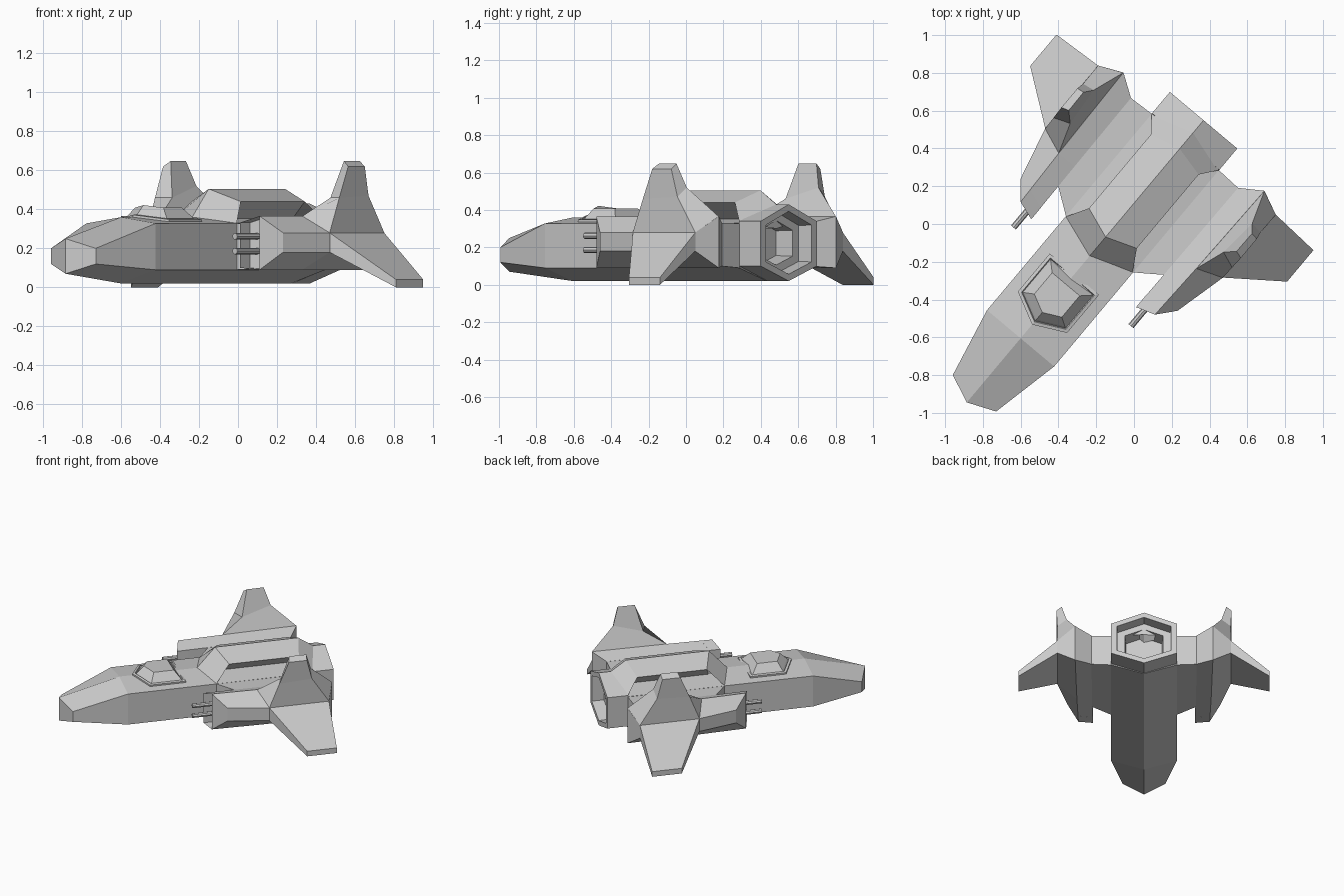
import bpy, bmesh
from math import radians
from mathutils import Vector

cube = bpy.data.objects.get("Cube")
if cube:
    bpy.data.objects.remove(cube, do_unlink=True)

grey = bpy.data.materials.new("hull grey")
grey.use_nodes = True
grey.diffuse_color = (0.6, 0.6, 0.6, 1)
grey.node_tree.nodes["Principled BSDF"].inputs["Base Color"].default_value = (0.6, 0.6, 0.6, 1)

# The ship is turned in plan; its own axes are x across, y aft, z up
HEADING = radians(-40)
ORIGIN = (-0.054, 0.046, 0)


def finish(name, bm, mirror=False):
    bmesh.ops.recalc_face_normals(bm, faces=bm.faces)
    mesh = bpy.data.meshes.new(name)
    bm.to_mesh(mesh)
    bm.free()
    mesh.materials.append(grey)
    obj = bpy.data.objects.new(name, mesh)
    obj.location = ORIGIN
    obj.rotation_euler.z = HEADING
    bpy.context.collection.objects.link(obj)
    if mirror:
        mod = obj.modifiers.new("both sides", 'MIRROR')
        mod.use_mirror_merge = False
    return obj


def loft(rings):
    """Skin closed rings of points and cap both ends."""
    bm = bmesh.new()
    rows = [[bm.verts.new(p) for p in ring] for ring in rings]
    n = len(rows[0])
    for r, s in zip(rows, rows[1:]):
        for i in range(n):
            j = (i + 1) % n
            bm.faces.new((r[i], r[j], s[j], s[i]))
    for row in (rows[0], rows[-1]):
        if n == 6:  # six-sided ends fold along the middle
            bm.faces.new(row[:4])
            bm.faces.new(row[3:] + row[:1])
        else:
            bm.faces.new(row)
    return bm


def hexagon(y_mid, y_side, w, top, upper, lower, bottom):
    return [(0, y_mid, top), (w, y_side, upper), (w, y_side, lower),
            (0, y_mid, bottom), (-w, y_side, lower), (-w, y_side, upper)]


def nozzle_ring(y, s):
    c = 0.225
    z = [c + s * d for d in (0.205, 0.115, -0.125, -0.205)]
    return hexagon(y, y, 0.233 * s, *z)


# Fuselage with stepped exhaust
finish("fuselage", loft([
    hexagon(-1.293, -1.23, 0.15, 0.25, 0.2, 0.12, 0.07),
    hexagon(-0.85, -0.85, 0.232, 0.36, 0.328, 0.09, 0.02),
    hexagon(0.505, 0.505, 0.232, 0.36, 0.33, 0.09, 0.02),
    nozzle_ring(0.51, 1), nozzle_ring(0.657, 1),
    nozzle_ring(0.657, 0.82), nozzle_ring(0.57, 0.8),
    nozzle_ring(0.57, 0.58), nozzle_ring(0.46, 0.55)]))


# Dorsal engine hump
def hump_ring(y_mid, y_side, w, z_mid, z_side):
    return [(-w, y_side, z_side), (0, y_mid, z_mid), (w, y_side, z_side), (0, y_mid, 0.3)]


hump = loft([hump_ring(-0.286, -0.205, 0.232, 0.355, 0.325),
             hump_ring(-0.15, -0.09, 0.165, 0.505, 0.44),
             hump_ring(0.46, 0.42, 0.165, 0.505, 0.44),
             hump_ring(0.57, 0.507, 0.232, 0.43, 0.335)])
finish("engine_hump", hump)


# Canopy: framed five-sided blister following the roof
def canopy_ring(scale, lift):
    outline = [(0, -0.755), (0.17, -0.67), (0.17, -0.407), (-0.17, -0.407), (-0.17, -0.67)]
    mid = -0.565
    return [(x * scale, mid + (y - mid) * scale, 0.36 - 0.14 * abs(x) * scale + lift)
            for x, y in outline]


finish("canopy", loft([canopy_ring(1, -0.03), canopy_ring(1, 0.012), canopy_ring(0.9, 0.014),
                       canopy_ring(0.87, 0.003), canopy_ring(0.82, 0.014),
                       canopy_ring(0.56, 0.062)]))


# Nacelles: top ridge, outer wall, bottom ridge, inner wall
def nacelle_ring(ridge, outer, inner):
    (rx, ry), (ox, oy), (ix, iy) = ridge, outer, inner
    return [(rx, ry, 0.366), (ox, oy, 0.28), (ox, oy, 0.18),
            (rx, ry, 0.09), (ix, iy, 0.1), (ix, iy, 0.332)]


bm = loft([nacelle_ring((0.464, -0.297), (0.543, -0.204), (0.362, -0.331)),
           nacelle_ring((0.475, 0.03), (0.614, 0.084), (0.366, 0.03)),
           nacelle_ring((0.487, 0.578), (0.614, 0.52), (0.37, 0.5))])
# Gun port sunk into the nacelle nose
port = min(bm.faces, key=lambda f: f.calc_center_median().y)
bmesh.ops.inset_individual(bm, faces=[port], thickness=0.024)
floor = bmesh.ops.extrude_discrete_faces(bm, faces=[port])["faces"][0]
bmesh.ops.translate(bm, verts=floor.verts, vec=(0, 0.08, 0))
finish("nacelle", bm, mirror=True)

# Twin gun barrels
for label, z in (("upper", 0.262), ("lower", 0.186)):
    bm = bmesh.new()
    bmesh.ops.create_cone(bm, cap_ends=True, segments=8, radius1=0.017, radius2=0.017, depth=0.18)
    bmesh.ops.rotate(bm, verts=bm.verts, cent=(0, 0, 0),
                     matrix=Vector((0, 0, 1)).rotation_difference(Vector((0, 1, 0))).to_matrix())
    bmesh.ops.translate(bm, verts=bm.verts, vec=(0.406, -0.335, z))
    finish(label + "_gun_barrel", bm, mirror=True)


# Bridges joining the nacelles to the fuselage
def bridge_ring(x, front, back, low, high):
    return [(x, front, low), (x, back, low), (x, back, high), (x, front, high)]


finish("bridge", loft([bridge_ring(0.225, -0.205, 0.507, 0.09, 0.328),
                       bridge_ring(0.372, -0.1, 0.5, 0.1, 0.331)]), mirror=True)

# Drooping wings
finish("wing", loft([bridge_ring(0.613, 0.084, 0.52, 0.18, 0.28),
                     bridge_ring(0.888, 0.287, 0.504, 0, 0.04)]), mirror=True)

# Upright fins flaring out of the nacelle tops
finish("fin", loft([
    [(0.475, 0.03, 0.364), (0.614, 0.084, 0.28), (0.614, 0.52, 0.28), (0.487, 0.578, 0.364)],
    [(0.53, 0.19, 0.46), (0.617, 0.157, 0.46), (0.613, 0.395, 0.47), (0.548, 0.405, 0.52)],
    [(0.58, 0.238, 0.648), (0.62, 0.225, 0.62), (0.62, 0.357, 0.62), (0.582, 0.362, 0.648)]]),
    mirror=True)
